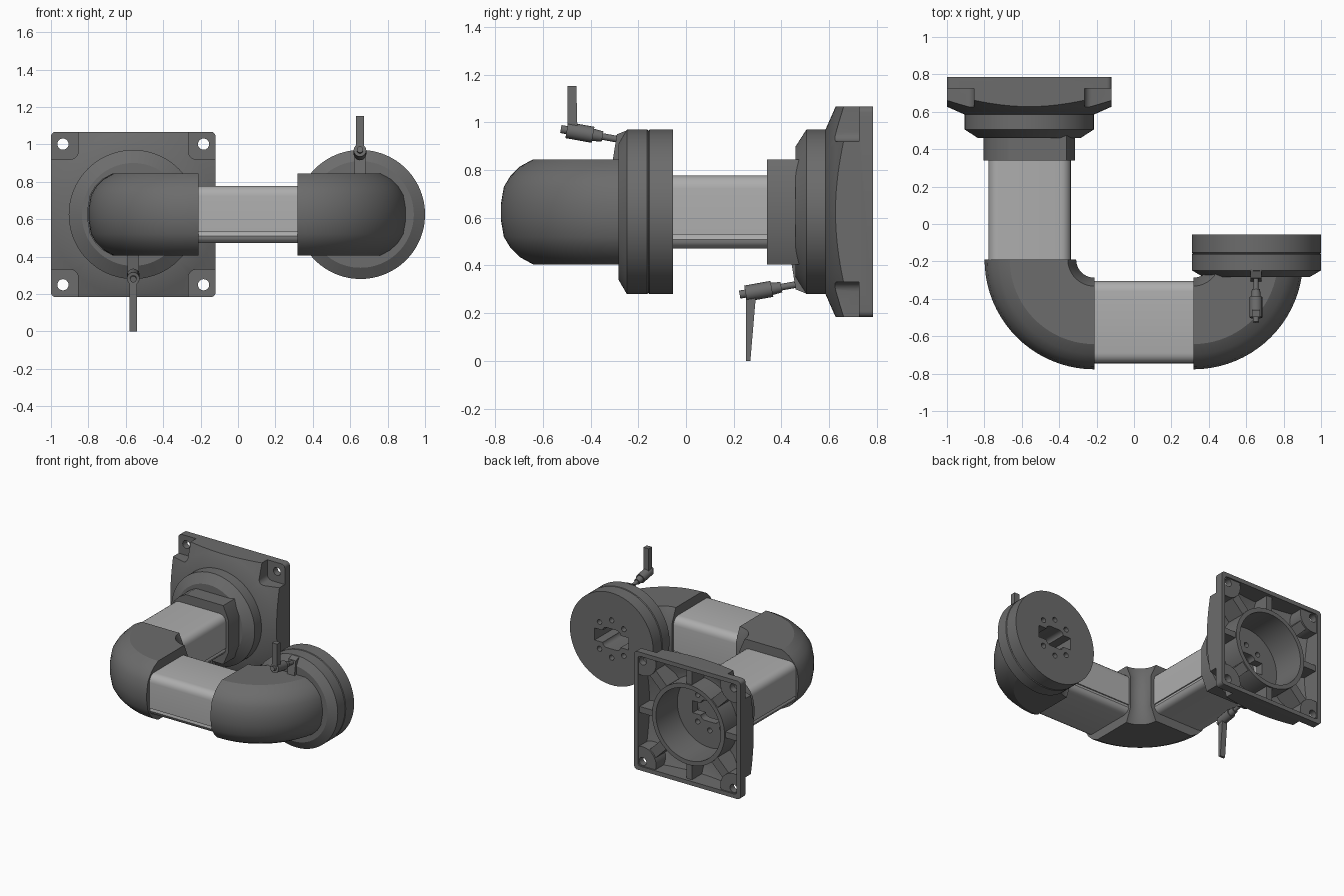
import bpy, bmesh, math
from mathutils import Vector, Matrix

cube = bpy.data.objects.get("Cube")
if cube:
    bpy.data.objects.remove(cube, do_unlink=True)


def material(name, v):
    m = bpy.data.materials.new(name)
    m.use_nodes = True
    m.diffuse_color = (v, v, v, 1)
    m.node_tree.nodes["Principled BSDF"].inputs["Base Color"].default_value = (v, v, v, 1)
    return m


DARK = material("dark grey", 0.15)
LIGHT = material("light grey", 0.42)
ZC = 0.625           # height of the arm axis
BX, DX = -0.56, 0.655  # x of the wall base and of the swivel disc


def finish(bm, name, mat=DARK):
    bmesh.ops.recalc_face_normals(bm, faces=bm.faces)
    me = bpy.data.meshes.new(name)
    bm.to_mesh(me)
    bm.free()
    me.materials.append(mat)
    ob = bpy.data.objects.new(name, me)
    bpy.context.collection.objects.link(ob)
    return ob


def loft(name, rings, mat=DARK, caps=(True, True)):
    """Skin a list of closed point rings."""
    bm = bmesh.new()
    vs = [[bm.verts.new(p) for p in r] for r in rings]
    n = len(vs[0])
    for a, b in zip(vs, vs[1:]):
        for i in range(n):
            bm.faces.new((a[i], a[(i + 1) % n], b[(i + 1) % n], b[i]))
    if caps[0]:
        bm.faces.new(vs[0])
    if caps[1]:
        bm.faces.new(vs[-1])
    return finish(bm, name, mat)


def lathe(name, x, z, profile, n=64):
    """Solid of revolution around the y direction; profile is (radius, y)."""
    ang = [2 * math.pi * i / n for i in range(n)]
    return loft(name, [[(x + r * math.cos(a), y, z + r * math.sin(a)) for a in ang]
                       for r, y in profile])


def box(name, x, y0, y1, z, wx, wz, bevel=0, turn=0):
    """Box along y, centred on x, z, with optional rounded long edges."""
    bm = bmesh.new()
    bmesh.ops.create_cube(bm, size=1)
    bmesh.ops.scale(bm, vec=(wx, y1 - y0, wz), verts=bm.verts)
    if bevel:
        long = [e for e in bm.edges if abs(e.verts[0].co.y - e.verts[1].co.y) > 1e-4]
        bmesh.ops.bevel(bm, geom=long, offset=bevel, segments=5, profile=0.5, affect='EDGES')
    bmesh.ops.rotate(bm, matrix=Matrix.Rotation(turn, 3, 'Y'), verts=bm.verts)
    bmesh.ops.translate(bm, vec=(x, (y0 + y1) / 2, z), verts=bm.verts)
    return finish(bm, name)


def prism(name, x, width, pts):
    """Extrude (y, z) points across x."""
    return loft(name, [[(x + s * width / 2, y, z) for y, z in pts] for s in (-1, 1)])


def boolean(ob, op, *tools):
    for t in tools:
        mod = ob.modifiers.new("cut", 'BOOLEAN')
        mod.operation, mod.object, mod.solver = op, t, 'EXACT'
        bpy.context.view_layer.objects.active = ob
        bpy.ops.object.modifier_apply(modifier=mod.name)
        bpy.data.objects.remove(t, do_unlink=True)
    return ob


# Cross-sections as (outward, up)
half = [(0.245, 0.03), (0.232, 0.105), (0.205, 0.15), (0.165, 0.19), (0.11, 0.22),
        (-0.2, 0.22), (-0.245, 0.115)]
SHELL = half + [(u, -v) for u, v in reversed(half)]


def tube_section():
    w, h, r = 0.22, 0.153, 0.055
    arc = [(w - r + r * math.cos(a), h - r + r * math.sin(a))
           for a in [math.pi / 10 * i for i in range(6)]]
    groove = [(w, -0.094), (w - 0.009, -0.094), (w - 0.009, -0.098)]
    right = groove[::-1] + arc
    low = [(u, -v) for u, v in arc[1:]][::-1]
    side = low + right
    return side + [(-u, v) for u, v in reversed(side)]


def sweep(name, section, path, mat=DARK, caps=(True, True)):
    """path holds (x, y, outward angle) stations."""
    return loft(name, [[(x + u * math.cos(a), y + u * math.sin(a), ZC + v)
                        for u, v in section] for x, y, a in path], mat, caps)


def bend(cx, a0, a1, n=20):
    out = []
    for i in range(n + 1):
        a = math.radians(a0 + (a1 - a0) * i / n)
        out.append((cx + 0.342 * math.cos(a), -0.19 + 0.342 * math.sin(a), a))
    return out


# Arm: two elbows, two tubes, collar
sweep("corner_elbow", SHELL, bend(-0.212, 180, 270))
sweep("end_elbow", SHELL, bend(0.317, 270, 360), caps=(True, False))
TUBE = tube_section()
sweep("rear_tube", TUBE, [(BX + 0.002, y, math.pi) for y in (-0.2, 0.475)], LIGHT, (False, False))
sweep("front_tube", TUBE, [(x, -0.525, -math.pi / 2) for x in (-0.23, 0.33)], LIGHT, (False, False))
sweep("collar", SHELL, [(BX, y, math.pi) for y in (0.34, 0.48)], caps=(True, False))


def cut_mount(ob, x, y0, y1):
    """Cable slot and six screw holes."""
    cuts = [box("cut", x, y0, y1, ZC, 0.28, 0.09),
            box("cut", x, y0 - 0.01, y1 + 0.01, ZC, 0.15, 0.15, 0.035)]
    for sz in (-1, 1):
        for dx, dz in ((-0.1, 0.1), (0, 0.14), (0.1, 0.1)):
            cuts.append(lathe("cut", x + dx, ZC + sz * dz, [(0.019, y0), (0.019, y1)], 16))
    boolean(ob, 'DIFFERENCE', *cuts)


# Swivel disc at the free end
disc = lathe("swivel_disc", DX, ZC, [(0.285, -0.283), (0.345, -0.248), (0.345, -0.163),
             (0.34, -0.158), (0.345, -0.153), (0.345, -0.055)], 96)
cut_mount(disc, DX, -0.35, 0.0)

# Swivel disc at the wall, open at the back
hub = lathe("wall_disc", BX, ZC, [(0.275, 0.46), (0.345, 0.505), (0.345, 0.588)], 96)
boolean(hub, 'DIFFERENCE', lathe("cut", BX, ZC, [(0.268, 0.52), (0.268, 0.7)]))
cut_mount(hub, BX, 0.4, 0.6)

# Wall plate: cone trimmed to a square
plate = lathe("wall_plate", BX, ZC, [(0.345, 0.585), (0.44, 0.627), (0.66, 0.71), (0.66, 0.785)], 96)
boolean(plate, 'INTERSECT', box("cut", BX, 0.5, 0.785001, ZC, 0.88, 0.884, 0.025))

# Hollow back, leaving the ring, ribs and corner bosses
cavity = lathe("cavity", BX, ZC, [(0.345, 0.617), (0.44, 0.657), (0.66, 0.735), (0.66, 0.82)], 96)
boolean(cavity, 'INTERSECT', box("cut", BX, 0.55, 0.81, ZC, 0.82, 0.822, 0.02))
keep = [lathe("cut", BX, ZC, [(0.3, 0.5), (0.3, 0.772)], 96)]
corners = [(sx, sz) for sx in (-1, 1) for sz in (-1, 1)]
for i in range(4):
    wide = 0.045 if i % 2 == 0 else 0.07
    keep.append(box("cut", BX, 0.5, 0.762, ZC, 1.3, wide, turn=i * math.pi / 4))
for sx, sz in corners:
    keep.append(lathe("cut", BX + sx * 0.376, ZC + sz * 0.376, [(0.11, 0.5), (0.11, 0.774)], 32))
boolean(cavity, 'DIFFERENCE', *keep)
boolean(plate, 'DIFFERENCE', cavity, lathe("cut", BX, ZC, [(0.268, 0.4), (0.268, 0.9)]))

# Corner pads and bolt holes
for sx, sz in corners:
    boolean(plate, 'DIFFERENCE',
            box("cut", BX + sx * 0.4, 0.5, 0.725, ZC + sz * 0.4, 0.21, 0.21, 0.04),
            lathe("cut", BX + sx * 0.376, ZC + sz * 0.376, [(0.03, 0.5), (0.03, 0.9)], 24))


# Clamping levers with their lugs
def rod(name, x, y0, s, d0, d1, r0, r1):
    """Round bar along the tilted clamp axis, between two distances."""
    rings = []
    for d, r in ((d0, r0), (d1, r1)):
        c = Vector((x, y0 - d, ZC + s * (0.305 + 0.18 * d)))
        up = Vector((0, 0.18 * s, 1)).normalized()
        rings.append([c + r * (math.cos(a) * Vector((1, 0, 0)) + math.sin(a) * up)
                      for a in [math.pi / 8 * i for i in range(16)]])
    loft(name, rings)


def lever(name, x, y0, s, tip, tip_width):
    def at(pts):
        return [(y0 + y, ZC + s * z) for y, z in pts]
    prism(name + "_lug", x, 0.06, at([(-0.02, 0.2), (0, 0.325), (0.05, 0.345), (0.05, 0.2)]))
    rod(name + "_stud", x, y0, s, -0.04, 0.08, 0.014, 0.014)
    rod(name + "_neck", x, y0, s, 0.06, 0.11, 0.022, 0.027)
    rod(name + "_knob", x, y0, s, 0.1, 0.21, 0.034, 0.034)
    rod(name + "_pin", x, y0, s, 0.2, 0.235, 0.017, 0.017)
    prism(name + "_handle", x, 0.042, at([(-0.208, 0.33), (-0.165, 0.33),
          (tip_width - 0.208, tip), (-0.208, tip)]))


lever("upper_lever", DX - 0.003, -0.29, 1, 0.527, 0.038)
lever("lower_lever", BX, 0.46, -1, 0.625, 0.018)

# Smooth round surfaces, keep edges sharp
bpy.ops.object.select_all(action='DESELECT')
for ob in bpy.context.scene.objects:
    if ob.type == 'MESH':
        ob.select_set(True)
        bpy.context.view_layer.objects.active = ob
bpy.ops.object.shade_smooth_by_angle(angle=math.radians(25))
